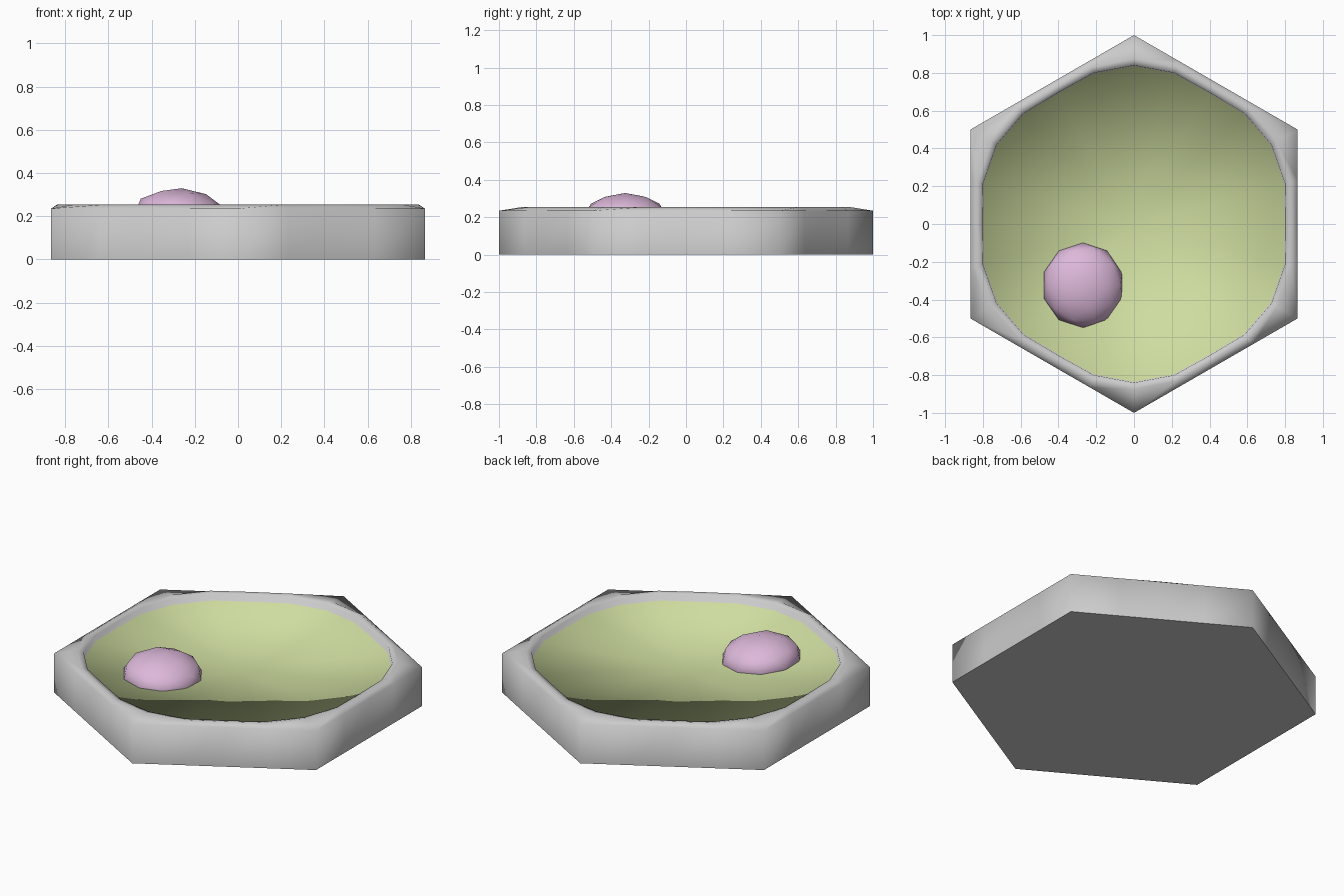
import bpy, bmesh, math

if "Cube" in bpy.data.objects:
    bpy.data.objects.remove(bpy.data.objects["Cube"])

N = 24
SCOOP = [0.84, 0.828, 0.803, 0.828]   # inner rim radius: corner, between, mid-edge, between


def material(name, color):
    m = bpy.data.materials.new(name)
    m.diffuse_color = color
    m.use_nodes = True
    m.node_tree.nodes["Principled BSDF"].inputs["Base Color"].default_value = m.diffuse_color
    return m


def hex_radius(i):
    off = math.radians((i % 4) * 15 - 30)
    return math.sqrt(0.75) / math.cos(off)


def ring(bm, radius, z):
    verts = []
    for i in range(N):
        a = math.radians(90 + i * 15)
        r = radius(i)
        verts.append(bm.verts.new((r * math.cos(a), r * math.sin(a), z)))
    return verts


def scoop(scale):
    return lambda i: SCOOP[i % 4] * scale


def finish(bm, name, mats):
    me = bpy.data.meshes.new(name)
    bm.to_mesh(me)
    bm.free()
    for m in mats:
        me.materials.append(m)
    ob = bpy.data.objects.new(name, me)
    bpy.context.collection.objects.link(ob)
    return ob


grey = material("grey_base", (0.8, 0.8, 0.8, 1))
green = material("green_floor", (0.62, 0.72, 0.35, 1))
pink = material("pink_stone", (0.72, 0.48, 0.70, 1))

# hexagonal tile: wall, raised rim, short inner lip and recessed floor
bm = bmesh.new()
rings = [ring(bm, hex_radius, 0.0),
         ring(bm, hex_radius, 0.235),
         ring(bm, scoop(1.04), 0.255),
         ring(bm, scoop(1.0), 0.248),
         ring(bm, scoop(0.995), 0.213)]
for lo, hi in zip(rings, rings[1:]):
    for i in range(N):
        j = (i + 1) % N
        bm.faces.new((lo[i], lo[j], hi[j], hi[i])).smooth = True
centre = bm.verts.new((0, 0, 0.185))
for i in range(N):
    f = bm.faces.new((rings[-1][i], rings[-1][(i + 1) % N], centre))
    f.smooth = True
    f.material_index = 1
# flat underside with a sharp outline
under = bm.faces.new(rings[0][::-1])
for e in under.edges:
    e.smooth = False
finish(bm, "hex_tile", [grey, green])

# half-sunken stone
bm = bmesh.new()
bmesh.ops.create_icosphere(bm, subdivisions=2, radius=1)
for f in bm.faces:
    f.smooth = True
stone = finish(bm, "stone", [pink])
stone.scale = (0.218, 0.226, 0.13)
stone.rotation_euler = (0, math.radians(4), 0)
stone.location = (-0.27, -0.325, 0.2)
